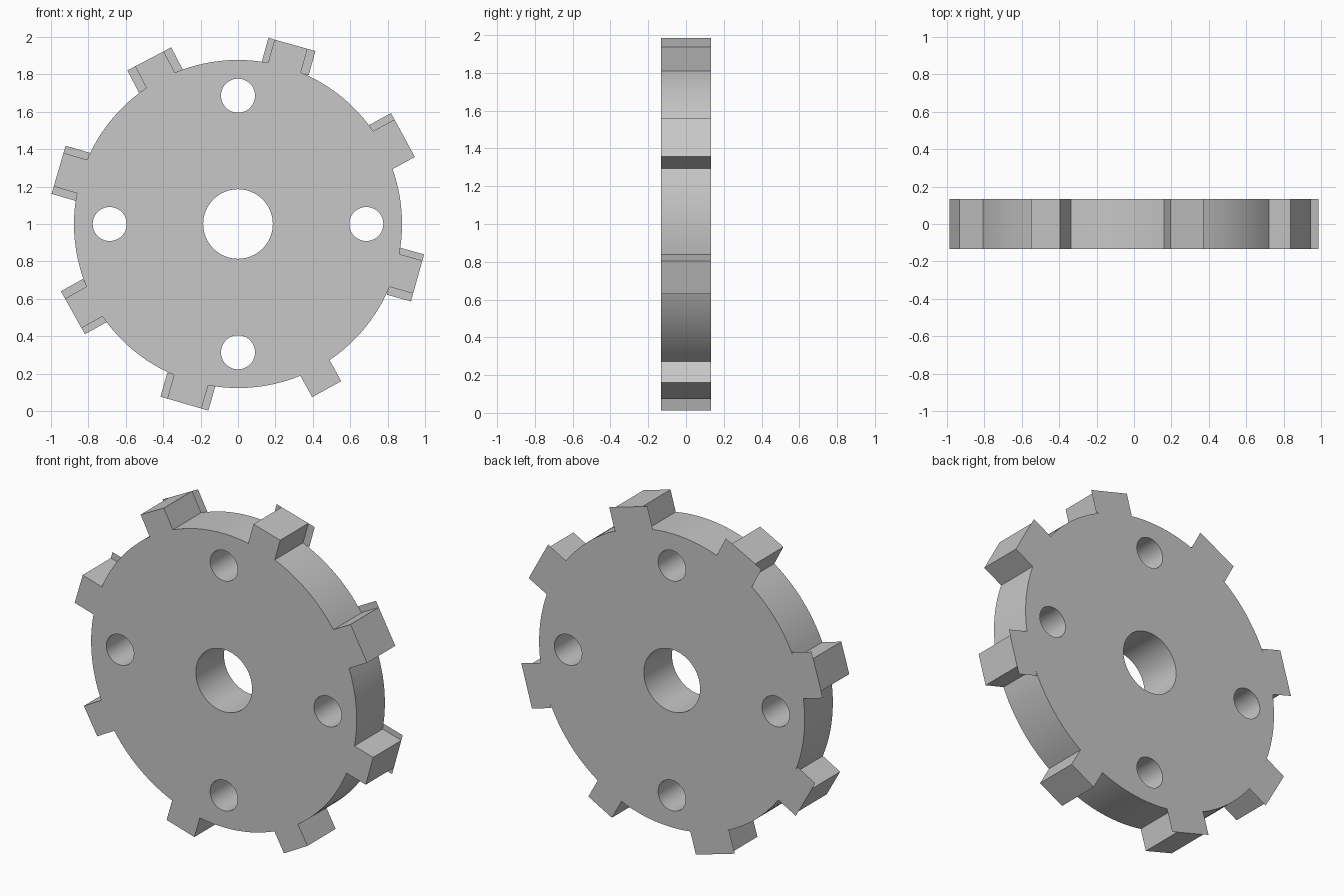
import bpy, bmesh, math

cube = bpy.data.objects.get("Cube")
if cube:
    bpy.data.objects.remove(cube, do_unlink=True)

R, TIP, ROOT, HALF = 0.877, 1.002, 0.868, 0.133

# Teeth, clockwise: angle, body start/end and back lip start/end along the tangent
TEETH = [
    (117.6, -0.097, 0.076, -0.144, 0.121),
    (74.4, -0.077, 0.106, -0.111, 0.150),
    (28.6, -0.090, 0.138, -0.129, 0.138),
    (-15.6, -0.077, 0.106, -0.111, 0.150),
    (-61.1, -0.077, 0.100, -0.077, 0.100),
    (-106.2, -0.088, 0.103, -0.126, 0.141),
    (-150.8, -0.078, 0.103, -0.115, 0.148),
    (-196.3, -0.084, 0.103, -0.125, 0.143),
]

steel = bpy.data.materials.new("plain grey")
steel.use_nodes = True
grey = (0.57, 0.57, 0.57, 1)
steel.diffuse_color = grey
steel.node_tree.nodes["Principled BSDF"].inputs["Base Color"].default_value = grey


def tooth_point(angle, radial, t):
    """Point at a radial distance and clockwise tangential offset."""
    a = math.radians(angle)
    return (radial * math.cos(a) + t * math.sin(a),
            radial * math.sin(a) - t * math.cos(a))


def circle(cx, cy, r, n=64):
    return [(cx + r * math.cos(2 * math.pi * i / n),
             cy + r * math.sin(2 * math.pi * i / n)) for i in range(n)]


def wheel_outline():
    pts = []
    for i, (ang, lo, hi, _, _) in enumerate(TEETH):
        for radial, t in ((math.sqrt(R * R - lo * lo), lo), (TIP, lo),
                          (TIP, hi), (math.sqrt(R * R - hi * hi), hi)):
            pts.append(tooth_point(ang, radial, t))
        # Rim arc to the next tooth
        nxt = TEETH[(i + 1) % len(TEETH)]
        start = math.radians(ang) - math.asin(hi / R)
        end = math.radians(nxt[0]) - math.asin(nxt[1] / R)
        if end > start:
            end -= 2 * math.pi
        for k in range(1, 12):
            a = start + (end - start) * k / 12
            pts.append((R * math.cos(a), R * math.sin(a)))
    return pts


def add_object(name, mesh):
    obj = bpy.data.objects.new(name, mesh)
    bpy.context.collection.objects.link(obj)
    mesh.materials.clear()
    mesh.materials.append(steel)
    return obj


# Toothed disc with centre bore and four bolt holes, extruded from a flat profile
curve = bpy.data.curves.new("wheel_profile", 'CURVE')
curve.dimensions = '2D'
curve.fill_mode = 'BOTH'
curve.extrude = HALF
loops = [wheel_outline(), circle(0, 0, 0.186)]
loops += [circle(0.686 * x, 0.686 * y, 0.091, 48)
          for x, y in ((1, 0), (0, 1), (-1, 0), (0, -1))]
for loop in loops:
    spline = curve.splines.new('POLY')
    spline.points.add(len(loop) - 1)
    for p, (x, y) in zip(spline.points, loop):
        p.co = (x, y, 0, 1)
    spline.use_cyclic_u = True
profile = bpy.data.objects.new("wheel_profile", curve)
bpy.context.collection.objects.link(profile)
graph = bpy.context.evaluated_depsgraph_get()
mesh = bpy.data.meshes.new_from_object(profile.evaluated_get(graph))
bpy.data.objects.remove(profile, do_unlink=True)

bm = bmesh.new()
bm.from_mesh(mesh)
bmesh.ops.remove_doubles(bm, verts=bm.verts, dist=0.0002)
bmesh.ops.recalc_face_normals(bm, faces=bm.faces)
for v in bm.verts:  # stand the disc upright
    x, y, z = v.co
    v.co = (x, -z, y + 1)
bm.to_mesh(mesh)
bm.free()
wheel = add_object("toothed_wheel", mesh)
bpy.ops.object.select_all(action='DESELECT')
wheel.select_set(True)
bpy.context.view_layer.objects.active = wheel
bpy.ops.object.shade_smooth_by_angle(angle=math.radians(25))

# Paper-thin lips beside the teeth, flush with the back face
bm = bmesh.new()
for ang, lo, hi, lip_lo, lip_hi in TEETH:
    for a, b in ((lip_lo, lo), (hi, lip_hi)):
        if b - a < 0.005:
            continue
        corners = [tooth_point(ang, r, t) for r, t in
                   ((ROOT, a), (TIP, a), (TIP, b), (ROOT, b))]
        face = bm.faces.new([bm.verts.new((x, HALF, z + 1)) for x, z in corners])
        face.normal_update()
        if face.normal.y < 0:
            face.normal_flip()
lip_mesh = bpy.data.meshes.new("back_tooth_lips")
bm.to_mesh(lip_mesh)
bm.free()
add_object("back_tooth_lips", lip_mesh)
